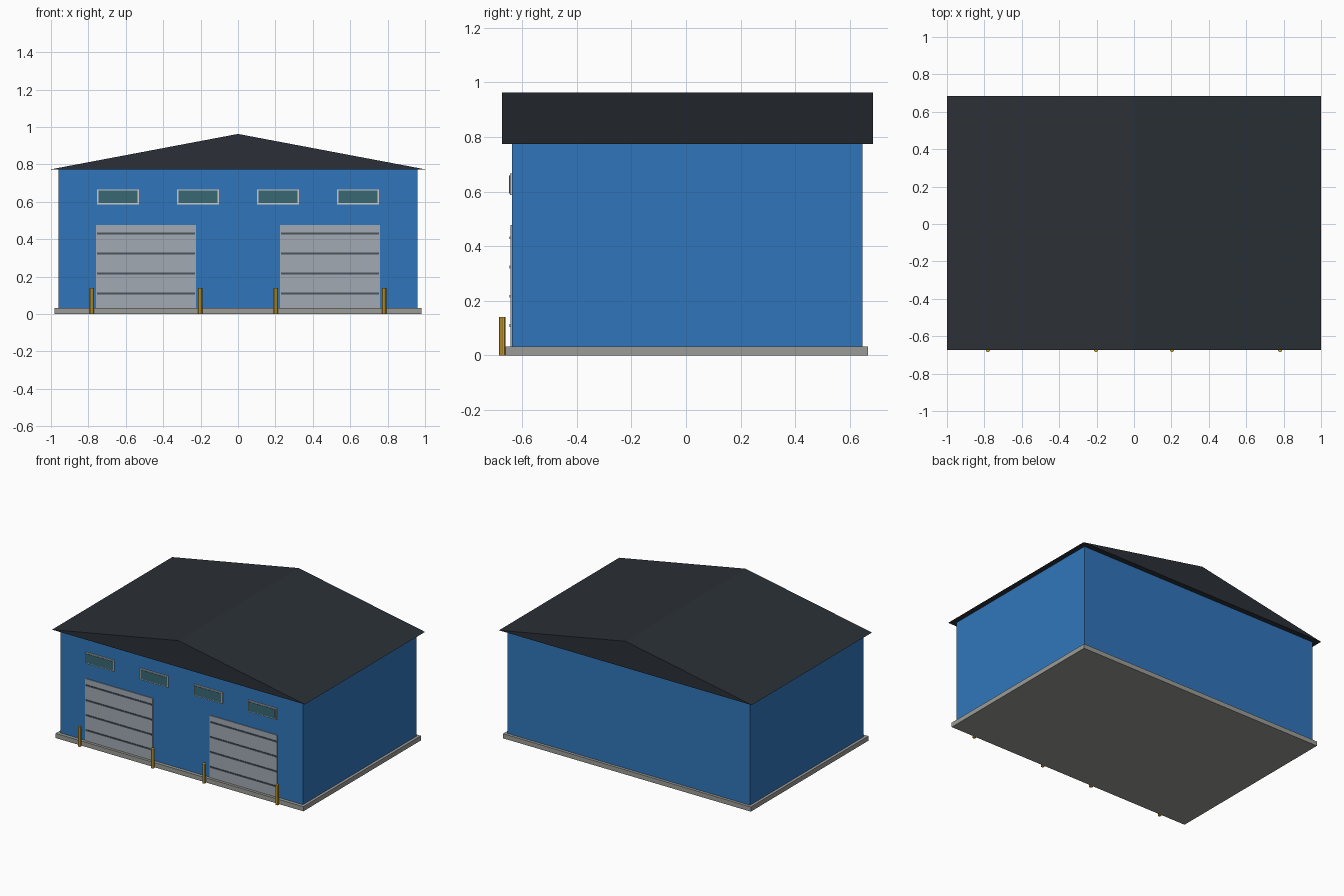
import bpy, bmesh

if "Cube" in bpy.data.objects:
    bpy.data.objects.remove(bpy.data.objects["Cube"])


def material(name, rgb):
    m = bpy.data.materials.new(name)
    m.diffuse_color = (*rgb, 1)
    m.use_nodes = True
    m.node_tree.nodes["Principled BSDF"].inputs["Base Color"].default_value = m.diffuse_color
    return m


BLUE = material("blue_cladding", (0.03, 0.18, 0.50))
DARK = material("dark_roof", (0.024, 0.03, 0.038))
CONCRETE = material("concrete", (0.33, 0.33, 0.31))
DOOR = material("door_grey", (0.36, 0.40, 0.45))
SEAM = material("seam_grey", (0.07, 0.09, 0.11))
FRAME = material("frame_grey", (0.60, 0.60, 0.58))
GLASS = material("teal_glass", (0.04, 0.14, 0.17))
YELLOW = material("safety_yellow", (0.72, 0.43, 0.03))


def finish(name, bm, mat):
    bmesh.ops.recalc_face_normals(bm, faces=bm.faces)
    me = bpy.data.meshes.new(name)
    bm.to_mesh(me)
    bm.free()
    me.materials.append(mat)
    ob = bpy.data.objects.new(name, me)
    bpy.context.collection.objects.link(ob)
    return ob


def box(name, x, y, z, mat):
    """Box from (min, max) ranges on each axis."""
    bm = bmesh.new()
    bmesh.ops.create_cube(bm, size=1)
    for v in bm.verts:
        v.co = [r[0] if c < 0 else r[1] for c, r in zip(v.co, (x, y, z))]
    return finish(name, bm, mat)


# Slab and walls
FRONT = -0.637
box("floor_slab", (-0.98, 0.98), (-0.661, 0.667), (0, 0.033), CONCRETE)
box("walls", (-0.96, 0.96), (FRONT, 0.647), (0.033, 0.775), BLUE)

# Gabled roof: triangular profile extruded front to back
bm = bmesh.new()
profile = [(-1, 0.774), (1, 0.774), (0, 0.963)]
face = bm.faces.new([bm.verts.new((x, -0.673, z)) for x, z in profile])
new = bmesh.ops.extrude_face_region(bm, geom=[face], use_keep_orig=True)
bmesh.ops.translate(bm, vec=(0, 1.358, 0),
                    verts=[g for g in new["geom"] if isinstance(g, bmesh.types.BMVert)])
finish("gable_roof", bm, DARK)

# Roller doors with horizontal seams, and a bollard on each side
for side, cx in (("left", -0.492), ("right", 0.492)):
    box(f"{side}_door", (cx - 0.267, cx + 0.267), (FRONT - 0.005, FRONT + 0.01),
        (0.033, 0.477), DOOR)
    for i in range(4):
        z = 0.11 + 0.107 * i
        box(f"{side}_door_seam_{i + 1}", (cx - 0.262, cx + 0.262),
            (FRONT - 0.009, FRONT), (z - 0.005, z + 0.005), SEAM)
    for j, dx in enumerate((-0.289, 0.289)):
        bm = bmesh.new()
        bmesh.ops.create_cone(bm, cap_ends=True, segments=8, radius1=0.012,
                              radius2=0.012, depth=0.14)
        bmesh.ops.translate(bm, vec=(cx + dx, -0.673, 0.07), verts=bm.verts)
        finish(f"{side}_bollard_{j + 1}", bm, YELLOW)

# High windows: frame with glass pane
for i, cx in enumerate((-0.642, -0.214, 0.214, 0.642)):
    box(f"window_frame_{i + 1}", (cx - 0.112, cx + 0.112),
        (FRONT - 0.008, FRONT + 0.01), (0.587, 0.667), FRAME)
    box(f"window_glass_{i + 1}", (cx - 0.105, cx + 0.105),
        (FRONT - 0.011, FRONT), (0.594, 0.660), GLASS)
